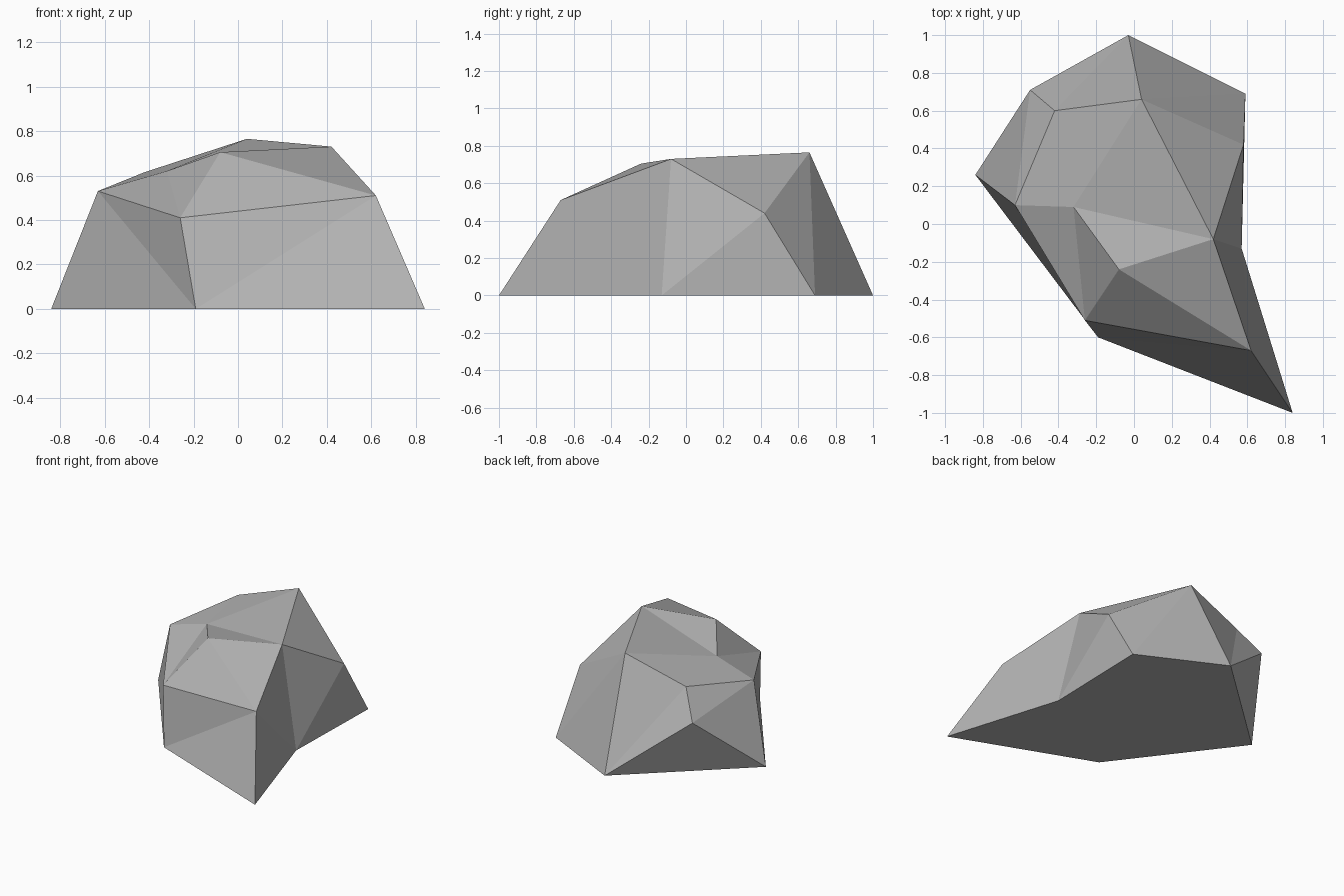
import bpy
import bmesh

default_cube = bpy.data.objects.get("Cube")
if default_cube:
    bpy.data.objects.remove(default_cube, do_unlink=True)

# One plain stone material
stone = bpy.data.materials.new("stone_grey")
stone.use_nodes = True
stone_colour = (0.45, 0.45, 0.45, 1.0)
stone.diffuse_color = stone_colour
stone.node_tree.nodes["Principled BSDF"].inputs["Base Color"].default_value = stone_colour

bm = bmesh.new()


def corner(x, y, z=0.0):
    return bm.verts.new((x, y, z))


def fan(pivot, *rim):
    """Flat triangles from one corner to each pair of neighbours on its rim."""
    for first, second in zip(rim, rim[1:]):
        bm.faces.new((pivot, first, second))


# Footprint on the ground
back_foot = corner(-0.03, 1.0)
back_left_foot = corner(0.59, 0.69)
waist_foot = corner(0.57, -0.13)
front_tip = corner(0.84, -1.0)
front_foot = corner(-0.19, -0.6)
side_foot = corner(-0.84, 0.26)
bm.faces.new((side_foot, back_foot, back_left_foot, waist_foot, front_tip, front_foot))

# Shoulder corners
back_notch = corner(-0.55, 0.71, 0.42)
side_shoulder = corner(-0.63, 0.1, 0.53)
front_shoulder = corner(-0.26, -0.51, 0.41)
tip_shoulder = corner(0.62, -0.67, 0.51)
waist_shoulder = corner(0.58, 0.42, 0.44)

# Crown corners
back_peak = corner(0.04, 0.66, 0.765)
waist_peak = corner(0.42, -0.08, 0.73)
front_peak = corner(-0.08, -0.24, 0.705)
dip = corner(-0.32, 0.09, 0.62)
back_ledge = corner(-0.42, 0.6, 0.615)

# Back slope
fan(back_foot, side_foot, back_notch, back_ledge, back_peak, back_left_foot)
# Left flank
fan(waist_shoulder, back_peak, back_left_foot, waist_foot, waist_peak, back_peak)
# Front point
fan(tip_shoulder, waist_peak, waist_foot, front_tip, front_foot,
    front_shoulder, front_peak, waist_peak)
# Right flank
fan(side_shoulder, front_shoulder, front_foot, side_foot, back_notch,
    back_ledge, dip, front_shoulder)
# Crown around the dip
fan(dip, back_ledge, back_peak, waist_peak, front_peak, front_shoulder)

# Finish the closed boulder
bmesh.ops.recalc_face_normals(bm, faces=bm.faces[:])
mesh = bpy.data.meshes.new("boulder")
bm.to_mesh(mesh)
bm.free()
mesh.materials.append(stone)
boulder = bpy.data.objects.new("boulder", mesh)
bpy.context.collection.objects.link(boulder)
